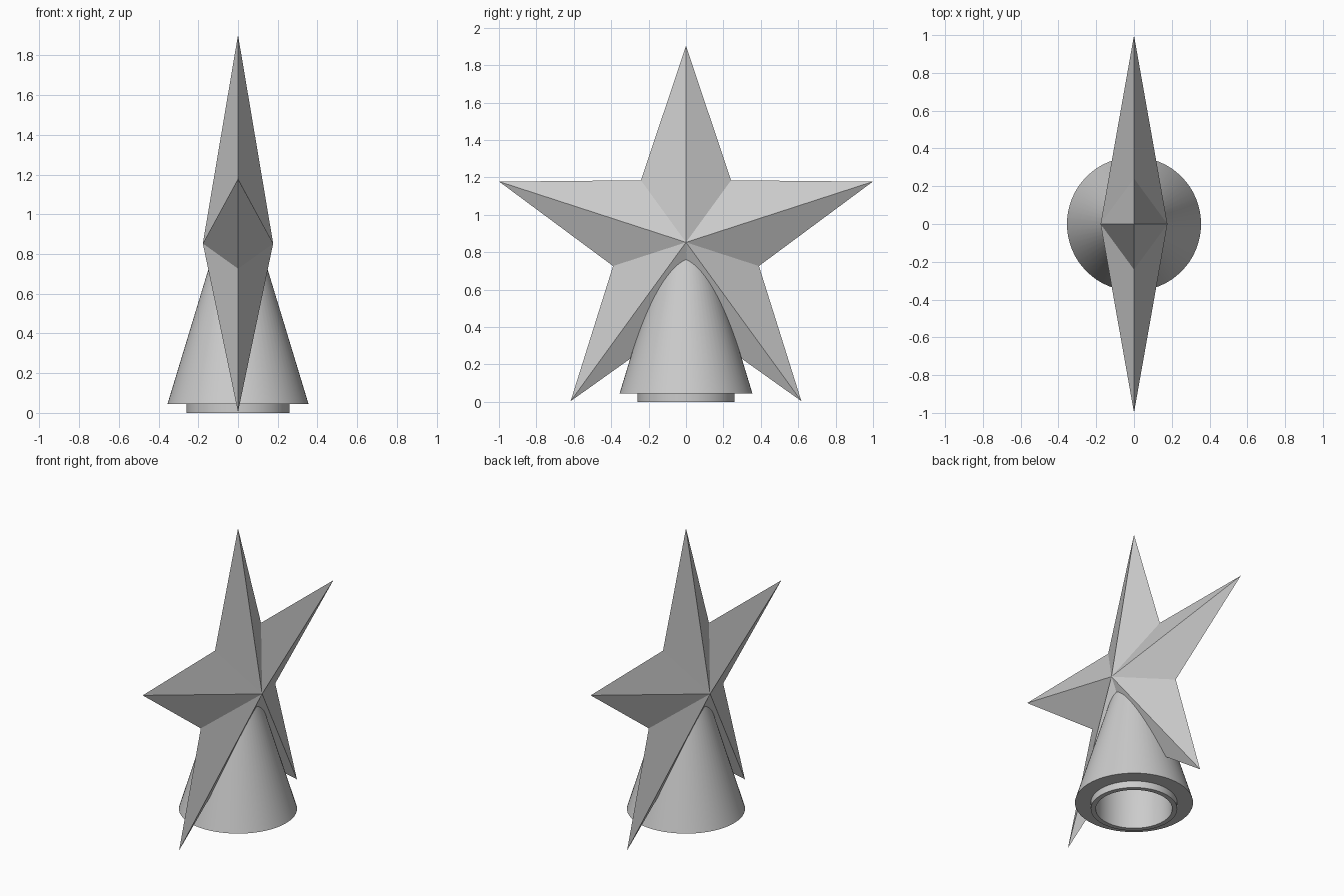
import bpy
import bmesh
from math import sin, cos, pi, radians

# Remove the default cube
cube = bpy.data.objects.get("Cube")
if cube:
    bpy.data.objects.remove(cube, do_unlink=True)

# Plain grey material
GREY = (0.6, 0.6, 0.6, 1)
grey = bpy.data.materials.new("plain_grey")
grey.use_nodes = True
grey.diffuse_color = GREY
grey.node_tree.nodes["Principled BSDF"].inputs["Base Color"].default_value = GREY


def add_object(name, bm):
    bmesh.ops.recalc_face_normals(bm, faces=bm.faces)
    mesh = bpy.data.meshes.new(name)
    bm.to_mesh(mesh)
    bm.free()
    mesh.materials.append(grey)
    obj = bpy.data.objects.new(name, mesh)
    bpy.context.collection.objects.link(obj)
    return obj


# Five-pointed star, ridged on both sides, standing in the YZ plane
def build_star(centre_z, outer, inner, half_depth):
    bm = bmesh.new()
    rim = []
    for i in range(10):
        r = inner if i % 2 else outer
        a = i * pi / 5
        rim.append(bm.verts.new((0, r * sin(a), centre_z + r * cos(a))))
    for side in (-1, 1):
        apex = bm.verts.new((side * half_depth, 0, centre_z))
        for i in range(10):
            bm.faces.new((rim[i], rim[(i + 1) % 10], apex))
    return add_object("star", bm)


# Hollow socket turned from a closed (radius, height) profile
def build_socket(profile, steps=64):
    bm = bmesh.new()
    verts = [bm.verts.new((r, 0, z)) for r, z in profile]
    edges = [bm.edges.new((verts[i], verts[(i + 1) % len(verts)]))
             for i in range(len(verts))]
    bmesh.ops.spin(bm, geom=verts + edges, cent=(0, 0, 0), axis=(0, 0, 1),
                   angle=2 * pi, steps=steps, use_merge=True)
    bmesh.ops.remove_doubles(bm, verts=bm.verts, dist=0.0001)
    return add_object("cone_socket", bm)


build_star(centre_z=0.853, outer=1.05, inner=0.41, half_depth=0.177)

socket = build_socket([
    (0.23, 0), (0.26, 0), (0.26, 0.045), (0.355, 0.045),   # collar and lip
    (0.115, 0.835), (0.09, 0.835), (0.23, 0.32),           # cone and bore
])

bpy.ops.object.select_all(action="DESELECT")
socket.select_set(True)
bpy.context.view_layer.objects.active = socket
bpy.ops.object.shade_smooth_by_angle(angle=radians(20))
